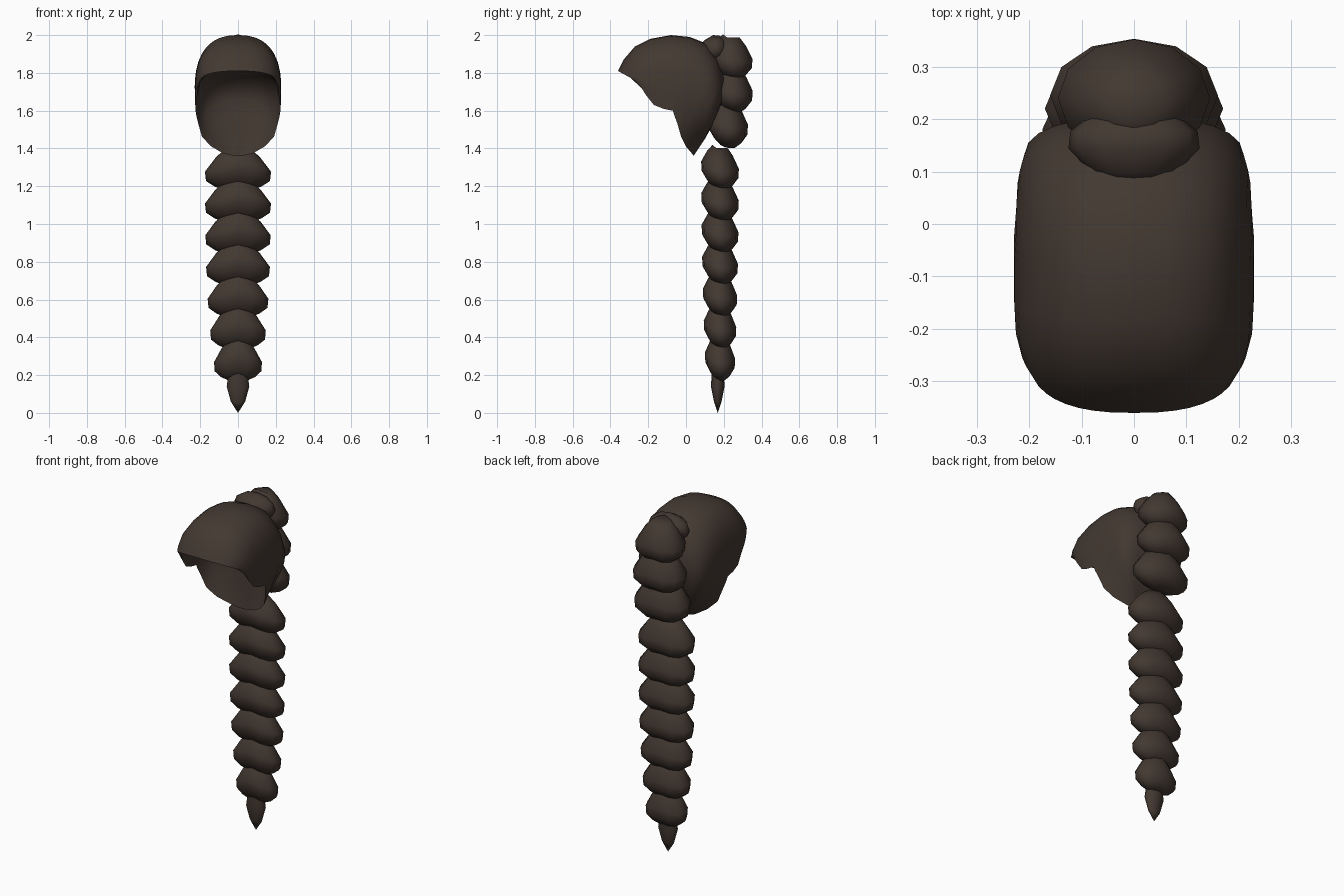
import bpy
import bmesh
from math import sin, cos, pi, radians
from mathutils import Vector, Matrix

default_cube = bpy.data.objects.get("Cube")
if default_cube:
    bpy.data.objects.remove(default_cube, do_unlink=True)

# One dark brown for all the hair
hair = bpy.data.materials.new("dark_brown_hair")
hair.use_nodes = True
colour = (0.056, 0.04, 0.031, 1)
hair.diffuse_color = colour
hair.node_tree.nodes["Principled BSDF"].inputs["Base Color"].default_value = colour


def finish(bm, name, angle=50):
    """Weld, orient, and turn a bmesh into a smooth shaded object."""
    bmesh.ops.remove_doubles(bm, verts=bm.verts, dist=0.0005)
    bmesh.ops.recalc_face_normals(bm, faces=bm.faces)
    mesh = bpy.data.meshes.new(name)
    bm.to_mesh(mesh)
    bm.free()
    mesh.materials.append(hair)
    obj = bpy.data.objects.new(name, mesh)
    bpy.context.collection.objects.link(obj)
    bpy.ops.object.select_all(action='DESELECT')
    obj.select_set(True)
    bpy.context.view_layer.objects.active = obj
    bpy.ops.object.shade_smooth_by_angle(angle=radians(angle))
    return obj


def skin(bm, rings, closed):
    """Bridge successive rows of points with faces."""
    rows = [[bm.verts.new(p) for p in ring] for ring in rings]
    for a, b in zip(rows, rows[1:]):
        count = len(a)
        for i in range(count if closed else count - 1):
            j = (i + 1) % count
            bm.faces.new((a[i], a[j], b[j], b[i]))
    return rows


def arch(top, rim, bulge, steps=10):
    """Rounded arch from the left rim over the middle to the right rim."""
    points = []
    for i in range(-steps, steps + 1):
        t = pi / 2 * abs(i) / steps
        side = -1 if i < 0 else 1
        across = sin(t) ** 0.8
        drop = 1 - max(cos(t), 0) ** 0.8
        x = side * (rim[0] * across + bulge * sin(2 * t))
        points.append(Vector((x, top[0] + (rim[1] - top[0]) * drop,
                              top[1] + (rim[2] - top[1]) * drop)))
    return points


# Hair cap: outer crown (y, z), rim (x, y, z), side bulge, inner crown (y, z)
cap_rows = [
    ((-.36, 1.81), (.2, -.25, 1.75), 0, (-.36, 1.81)),
    ((-.33, 1.87), (.215, -.21, 1.68), .01, (-.3, 1.83)),
    ((-.27, 1.94), (.222, -.17, 1.63), .02, (-.22, 1.84)),
    ((-.19, 1.98), (.225, -.12, 1.61), .02, (-.15, 1.83)),
    ((-.08, 2.0), (.225, -.07, 1.6), .02, (-.07, 1.81)),
    ((.02, 1.99), (.22, -.06, 1.57), .03, (0, 1.77)),
    ((.11, 1.955), (.21, -.045, 1.53), .04, (.05, 1.72)),
    ((.17, 1.88), (.19, -.025, 1.46), .06, (.07, 1.66)),
    ((.205, 1.78), (.14, 0, 1.41), .095, (.06, 1.58)),
    ((.2, 1.67), (.08, .03, 1.375), .11, (.055, 1.5)),
    ((.155, 1.55), (.04, .037, 1.365), .09, (.05, 1.44)),
    ((.1, 1.45), (.02, .04, 1.36), .05, (.045, 1.4)),
    ((.04, 1.36), (0, .04, 1.36), 0, (.04, 1.36)),
]
bm = bmesh.new()
skin(bm, [arch(top, rim, bulge) for top, rim, bulge, _ in cap_rows], False)
skin(bm, [arch(inner, rim, 0) for _, rim, _, inner in cap_rows], False)
finish(bm, "hair_cap")

# Shared outline of one braid lobe: height, width (in half heights and radii)
lobe_profile = [(1.2, .4), (.8, .68), (.1, 1), (-.45, .97), (-.9, .7), (-1.2, .4)]


def lobe(name, centre, rx, ry, half, lean=0.2, sag=0.035, turn=0, sides=12):
    """Braid lobe, leaning back and sagging at its sides."""
    spin = Matrix.Rotation(turn, 3, 'X')
    rings = []
    for height, width in lobe_profile:
        ring = []
        for k in range(sides):
            a = 2 * pi * k / sides
            y = ry * width * sin(a)
            z = half * height - lean * y + sag * (0.5 - abs(cos(a)) * width)
            ring.append(Vector(centre) + spin @ Vector((rx * width * cos(a), y, z)))
        rings.append(ring)
    bm = bmesh.new()
    rows = skin(bm, rings, True)
    bm.faces.new(rows[0])
    bm.faces.new(rows[-1])
    return finish(bm, name, 70)


# Root of the braid lying over the crown
lobe("braid_root", (0, .15, 1.925), .125, .075, .06, 0, 0, pi / 2)

# Thick lobes behind the head
lobe("braid_upper_1", (0, .24, 1.87), .145, .112, .09)
lobe("braid_upper_2", (0, .245, 1.7), .16, .108, .095)
lobe("braid_upper_3", (0, .22, 1.52), .17, .108, .1)

# Hanging lobes, thinning towards the end
for i in range(7):
    f = i / 6
    lobe(f"braid_lobe_{i + 1}", (0, .18, 1.285 - .168 * i),
         .175 - .048 * f ** 3, .1 - .02 * f * f, .09)

# Pointed tuft at the end
tuft = [(.24, .045, .03), (.14, .06, .036), (.06, .038, .02), (0, 0, 0)]
bm = bmesh.new()
skin(bm, [[(rx * cos(pi * k / 6), .168 + ry * sin(pi * k / 6), z) for k in range(12)]
          for z, rx, ry in tuft], True)
finish(bm, "braid_tip")
